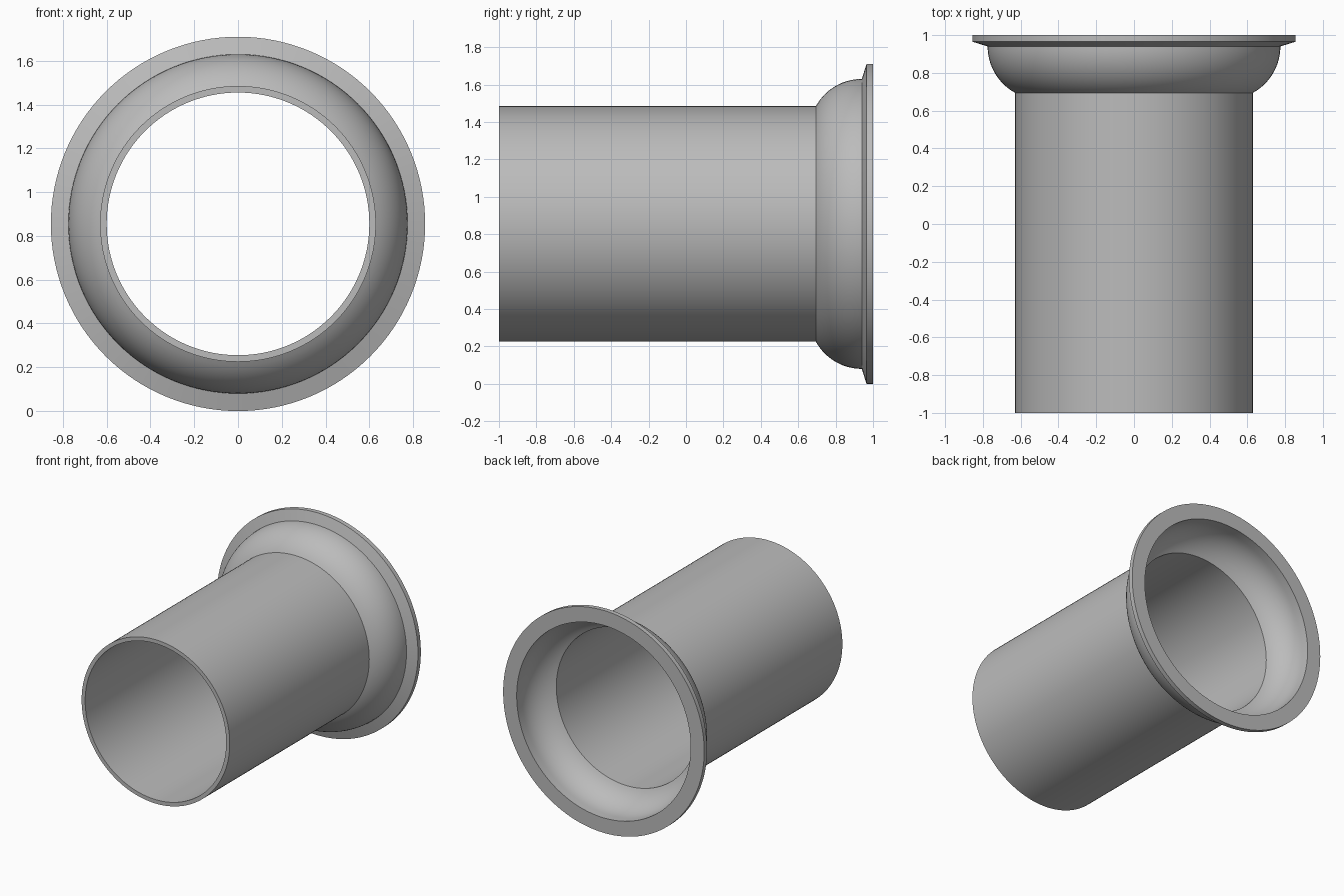
import bpy, bmesh, math
from mathutils import Matrix, Vector

cube = bpy.data.objects.get("Cube")
if cube:
    bpy.data.objects.remove(cube, do_unlink=True)

SEGMENTS = 128
FLANGE_R = 0.855          # flange radius, also the height of the axis
TUBE_OUT, TUBE_IN = 0.63, 0.60
BOWL_Y, BOWL_R = 0.94, 0.495   # centre of the bowl's cross-section arc

grey = bpy.data.materials.new("plain grey")
grey.use_nodes = True
colour = (0.5, 0.5, 0.5, 1)
grey.diffuse_color = colour
grey.node_tree.nodes["Principled BSDF"].inputs["Base Color"].default_value = colour


def bowl_arc(radius, tube_radius, steps=14):
    """(radius, y) points from the tube wall out to the widest part of the bowl."""
    start = math.acos((tube_radius - BOWL_R) / radius)
    return [(BOWL_R + radius * math.cos(a), BOWL_Y - radius * math.sin(a))
            for a in (start * (1 - i / steps) for i in range(steps + 1))]


# Closed wall section: outside from front to back, then inside back to front
outside = [(TUBE_OUT, -1)] + bowl_arc(0.28, TUBE_OUT)
flange = [(FLANGE_R, 0.965), (FLANGE_R, 1), (0.74, 1)]
inside = bowl_arc(0.245, TUBE_IN)[::-1] + [(TUBE_IN, -1)]
section = outside + flange + inside

# Revolve the section around the y axis
bm = bmesh.new()
verts = [bm.verts.new((r, y, 0)) for r, y in section]
edges = [bm.edges.new((verts[i - 1], verts[i])) for i in range(len(verts))]
bmesh.ops.spin(bm, geom=verts + edges, cent=(0, 0, 0), axis=(0, 1, 0),
               angle=math.tau, steps=SEGMENTS, use_merge=True)
bmesh.ops.remove_doubles(bm, verts=bm.verts, dist=0.0001)
bmesh.ops.recalc_face_normals(bm, faces=bm.faces)
bmesh.ops.transform(bm, matrix=Matrix.Translation(Vector((0, 0, FLANGE_R))), verts=bm.verts)

mesh = bpy.data.meshes.new("flared_tube")
bm.to_mesh(mesh)
bm.free()
mesh.materials.append(grey)
tube = bpy.data.objects.new("flared_tube", mesh)
bpy.context.collection.objects.link(tube)

# Smooth the curved walls, keep the rims crisp
bpy.ops.object.select_all(action='DESELECT')
tube.select_set(True)
bpy.context.view_layer.objects.active = tube
bpy.ops.object.shade_smooth_by_angle(angle=math.radians(20))
